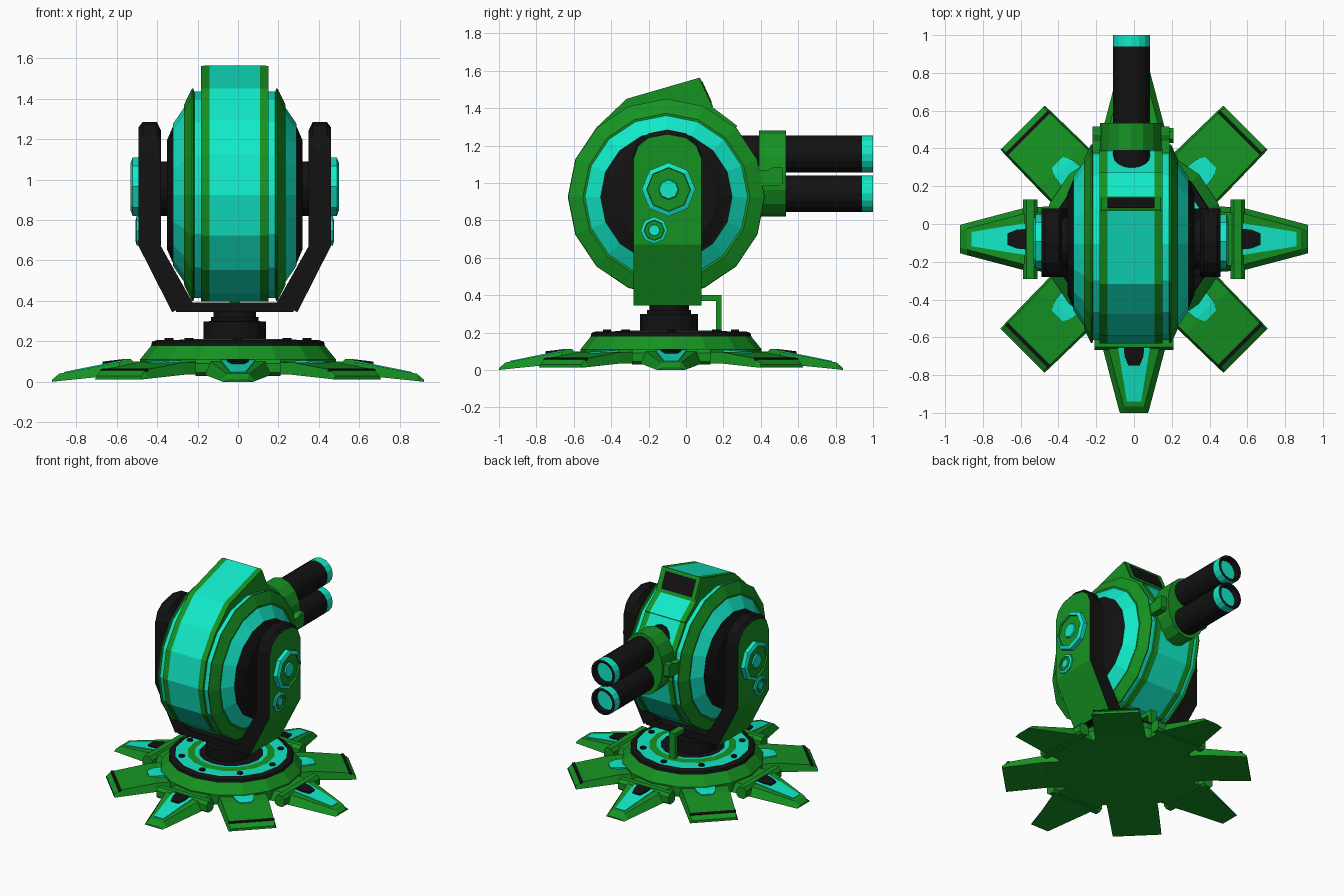
import bpy, bmesh
from math import cos, sin, pi
from mathutils import Matrix, Vector

if "Cube" in bpy.data.objects:
    bpy.data.objects.remove(bpy.data.objects["Cube"])

XC = -0.016                      # centre of the upper turret
BASE = Vector((0, -0.08, 0))     # centre of the base


def material(name, rgb):
    m = bpy.data.materials.new(name)
    m.diffuse_color = (*rgb, 1)
    m.use_nodes = True
    m.node_tree.nodes["Principled BSDF"].inputs["Base Color"].default_value = m.diffuse_color
    return m


MATS = {'g': material('green', (0.008, 0.29, 0.016)),
        'c': material('cyan', (0.006, 0.82, 0.58)),
        'k': material('black', (0.006, 0.006, 0.006))}


def loft(name, loops, mats='g', mtx=None):
    """Skin equal-length loops; mats = letters for first cap, each band, last cap."""
    if len(mats) == 1:
        mats = mats * (len(loops) + 1)
    bm = bmesh.new()
    rings = [[bm.verts.new(p) for p in lp] for lp in loops]
    n = len(rings[0])
    keys = 'gck'

    def face(vs, key):
        bm.faces.new(vs).material_index = keys.index(key)
    face(rings[0][::-1], mats[0])
    for i in range(len(rings) - 1):
        a, b = rings[i], rings[i + 1]
        for k in range(n):
            j = (k + 1) % n
            face((a[k], a[j], b[j], b[k]), mats[i + 1])
    face(rings[-1], mats[-1])
    if mtx:
        bm.transform(mtx)
    bmesh.ops.recalc_face_normals(bm, faces=bm.faces)
    me = bpy.data.meshes.new(name)
    bm.to_mesh(me)
    bm.free()
    for k in keys:
        me.materials.append(MATS[k])
    ob = bpy.data.objects.new(name, me)
    bpy.context.collection.objects.link(ob)
    return ob


def lathe(name, prof, n, axis, c, mats='g', s=1):
    """Turn (radius, offset) profile about an axis through c."""
    loops = []
    for r, t in prof:
        lp = []
        for k in range(n):
            u, v = r * cos(2 * pi * k / n), r * sin(2 * pi * k / n)
            p = {'x': (s * t, u, v), 'y': (u, t, v), 'z': (u, v, t)}[axis]
            lp.append(Vector(c) + Vector(p))
        loops.append(lp)
    return loft(name, loops, mats)


def box(name, x0, x1, y0, y1, z0, z1, mat):
    return loft(name, [[(x0, y0, z), (x1, y0, z), (x1, y1, z), (x0, y1, z)] for z in (z0, z1)], mat)


def foot(name, sections, mat, mtx, bevel=0.0):
    """Sections (distance, half width, bottom, top) running outward along x."""
    return loft(name, [[(r, -w, zb), (r, w, zb), (r, w - bevel, zt), (r, -w + bevel, zt)]
                       for r, w, zb, zt in sections], mat, mtx)


# Base disc with top rings
lathe('base_disc', [(.48, .035), (.485, .11), (.43, .178), (.425, .198), (.40, .207), (.385, .207),
                    (.30, .207), (.25, .212), (.22, .208)], 16, 'z', BASE, 'gggkkkcgck')
for i in range(8):
    a = i * pi / 4
    lathe('base_bolt', [(.022, .2), (.022, .216)], 8, 'z',
          BASE + Vector((.342 * cos(a), .342 * sin(a), 0)), 'k')

# Four tapered legs with hinges, four wide plates between them
for i in range(4):
    m = Matrix.Translation(BASE) @ Matrix.Rotation(i * pi / 2, 4, 'Z')
    foot('leg', [(.35, .18, .035, .10), (.58, .165, .035, .10), (.885, .085, .004, .04), (.92, .075, 0, .01)],
         'g', m, .03)
    foot('leg_inlay', [(.57, .085, .08, .108), (.86, .038, .03, .049)], 'c', m)
    foot('leg_vent', [(.57, .055, .08, .112), (.62, .05, .08, .106), (.67, .03, .07, .1)], 'k', m)
    hinge = [(.51, .045), (.53, .03), (.57, .03), (.588, .045), (.588, .09), (.57, .113), (.53, .113), (.51, .09)]
    loft('leg_hinge', [[(r, y, z) for r, z in hinge] for y in (-.21, .21)], 'g', m)
    d = m @ Matrix.Rotation(pi / 4, 4, 'Z')
    foot('plate', [(.3, .175, .035, .10), (.55, .172, .035, .095), (.80, .167, .015, .06), (.835, .165, .012, .03)],
         'g', d, .012)
    foot('plate_stripe', [(.785, .158, .03, .066), (.805, .158, .03, .062)], 'k', d)
    foot('plate_inlay', [(.44, .075, .08, .107), (.53, .065, .08, .105), (.575, .04, .08, .098)], 'c', d)

# Neck and feed pipe
lathe('neck', [(.155, .2), (.155, .298), (.118, .3), (.118, .32), (.105, .32), (.105, .35)], 16, 'z',
      (XC, -.09, 0), 'k')
box('pipe_top', XC - .025, XC + .025, .07, .19, .368, .4, 'g')
box('pipe_down', XC - .025, XC + .025, .16, .19, .2, .385, 'g')

# Yoke
Y0, Y1 = -.28, .083
box('yoke_bridge', XC - .29, XC + .29, Y0, Y1, .345, .393, 'k')
arch = [(Y0, .67), (Y0, 1.15), (-.255, 1.22), (-.2, 1.265), (-.1, 1.285),
        (0, 1.265), (.055, 1.22), (Y1, 1.15), (Y1, .67)]
for s in (-1, 1):
    def low(k):
        return [(y, .67 + (z - .67) * k) for y, z in arch]
    loft('yoke_arm', [[(XC + s * x, y, z) for y, z in low(k)]
                      for x, k in ((.365, .93), (.385, 1), (.455, 1), (.475, .96))], 'kkkkg')
    quads = [[(XC + s * xa, Y0, .67), (XC + s * xa, Y1, .67), (XC + s * xb, Y1, z), (XC + s * xb, Y0, z)]
             for xa, xb, z in ((.365, .207, .39), (.475, .31, .345))]
    loft('yoke_strut', quads, 'kkg')
    # Round caps on the arms, and the axle behind
    lathe('pivot_cap', [(.144, .46), (.144, .505), (.118, .515), (.115, .503), (.055, .503), (.05, .512)],
          8, 'x', (XC, -.093, .965), 'cccggcc', s)
    lathe('small_cap', [(.072, .46), (.072, .485), (.055, .49), (.052, .482), (.032, .482), (.03, .488)],
          8, 'x', (XC, -.17, .747), 'cccggcc', s)
    lathe('axle', [(.135, .3), (.135, .37)], 16, 'x', (XC, -.1, .955), 'k', s)

# Drum head: stepped side rings
HC = (XC, -.105, .925)
for s in (-1, 1):
    lathe('drum_side', [(.51, .1), (.51, .2), (.525, .205), (.525, .212), (.447, .25), (.435, .248),
                        (.352, .305), (.34, .305), (.27, .335)], 16, 'x', HC, 'ccggggckkk', s)

# Central band rising into a hood
R = .527
ring = [(HC[1] + R * cos(k * pi / 8), HC[2] + R * sin(k * pi / 8)) for k in range(6, 19)]
band = [(.275, 1.305), (.142, 1.405), (.07, 1.562), (-.317, 1.45)] + ring
loft('centre_band', [[(XC + x, y, z) for y, z in band] for x in (-.166, -.125, .125, .166)], 'ggcgg')
for nm, hw, e, t, mt in (('window_frame', .155, 0, .004, 'g'), ('window', .125, .14, .008, 'k')):
    a, b = Vector((.07, 1.562)), Vector((.142, 1.405))
    p, q = a.lerp(b, e), b.lerp(a, e)
    nrm = Vector((.909, .417))
    loft(nm, [[(XC + sx * hw, *(v + nrm * o)) for sx, v in ((-1, p), (1, p), (1, q), (-1, q))]
              for o in (-.01, t)], mt)

# Twin barrels with collar and side clamps
for z in (1.155, .943):
    lathe('barrel', [(.098, .2), (.098, .94), (.098, 1.0), (.078, 1.0), (.075, .96)],
          16, 'y', (XC + .004, 0, z), 'kkckkc')
loft('barrel_collar', [[(XC + w * cos(k * pi / 8), y, 1.05 + h * sin(k * pi / 8)) for k in range(16)]
                       for y, w, h in ((.39, .164, .23), (.535, .164, .23))], 'g')
clamp = [(.3, .985), (.5, .985), (.515, 1.0), (.515, 1.085), (.47, 1.085), (.44, 1.07), (.3, 1.07)]
for s in (-1, 1):
    loft('collar_clamp', [[(XC + s * x, y, z) for y, z in clamp] for x in (.14, .205)], 'g')
